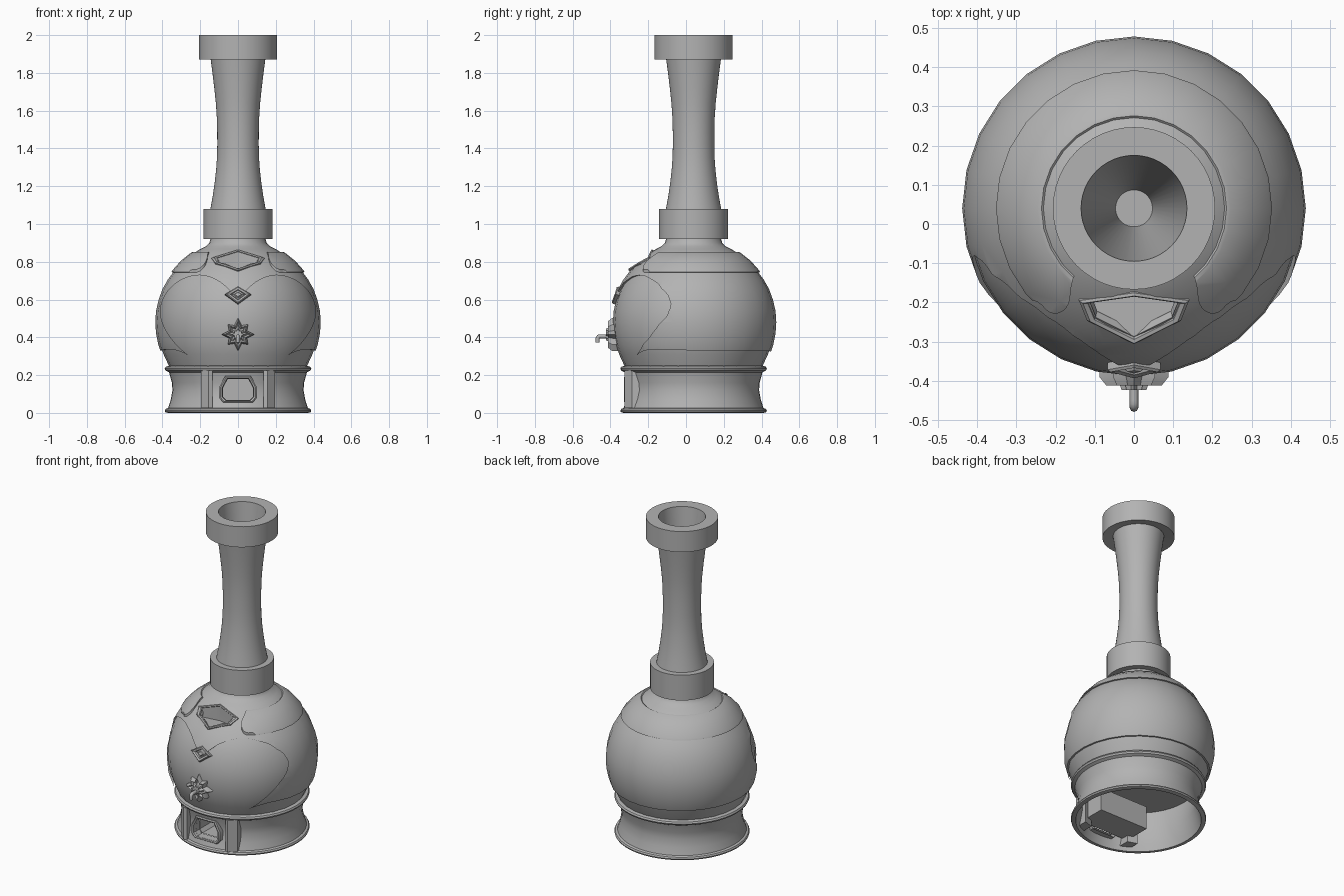
import bpy, bmesh, math
from mathutils import Vector, Matrix

if "Cube" in bpy.data.objects:
    bpy.data.objects.remove(bpy.data.objects["Cube"])

CY = 0.04  # y of the turning axis

clay = bpy.data.materials.new("grey_clay")
clay.use_nodes = True
clay.diffuse_color = (0.45, 0.45, 0.45, 1)
clay.node_tree.nodes["Principled BSDF"].inputs["Base Color"].default_value = (0.45, 0.45, 0.45, 1)


def finish(name, bm):
    bmesh.ops.recalc_face_normals(bm, faces=bm.faces)
    mesh = bpy.data.meshes.new(name)
    bm.to_mesh(mesh)
    bm.free()
    mesh.materials.append(clay)
    ob = bpy.data.objects.new(name, mesh)
    bpy.context.collection.objects.link(ob)
    return ob


def revolve(name, profile, segments=48, closed=False):
    """Turn an (r, z) profile round the vertical axis."""
    bm = bmesh.new()
    vs = [bm.verts.new((r, CY, z)) for r, z in profile]
    pairs = list(zip(vs, vs[1:])) + ([(vs[-1], vs[0])] if closed else [])
    edges = [bm.edges.new(p) for p in pairs]
    bmesh.ops.spin(bm, geom=vs + edges, cent=(0, CY, 0), axis=(0, 0, 1),
                   angle=math.tau, steps=segments)
    bmesh.ops.remove_doubles(bm, verts=bm.verts, dist=1e-5)
    return finish(name, bm)


def prism(name, points, axis, lo, hi):
    """Extrude a flat outline along axis 0, 1 or 2."""
    bm = bmesh.new()

    def place(p, t):
        co = list(p)
        co.insert(axis, t)
        return bm.verts.new(co)
    a = [place(p, lo) for p in points]
    b = [place(p, hi) for p in points]
    bm.faces.new(a)
    bm.faces.new(b)
    for i in range(len(a)):
        j = (i + 1) % len(a)
        bm.faces.new((a[i], a[j], b[j], b[i]))
    return finish(name, bm)


def cut(target, cutter, keep=False):
    cutter.hide_render = True
    mod = target.modifiers.new("cut", 'BOOLEAN')
    mod.operation, mod.solver, mod.object = 'DIFFERENCE', 'EXACT', cutter
    bpy.context.view_layer.objects.active = target
    bpy.ops.object.modifier_apply(modifier=mod.name)
    if not keep:
        bpy.data.objects.remove(cutter)


def plaque(name, points, loops, direction, cap=False):
    """Nested copies of an outline, each (scale, height along direction), skinned together."""
    bm = bmesh.new()
    pts = [Vector(p) for p in points]
    c = sum(pts, Vector()) / len(pts)
    d = Vector(direction).normalized()
    rings = [[bm.verts.new(c + (p - c) * s + d * h) for p in pts] for s, h in loops]
    n = len(pts)
    for a, b in zip(rings, rings[1:]):
        for i in range(n):
            bm.faces.new((a[i], a[(i + 1) % n], b[(i + 1) % n], b[i]))
    if cap:
        bm.faces.new(rings[-1])
    return finish(name, bm)


def smooth_path(points, rounds=2):
    for _ in range(rounds):
        out = [points[0]]
        for (ax, ay), (bx, by) in zip(points, points[1:]):
            out += [(ax * .75 + bx * .25, ay * .75 + by * .25),
                    (ax * .25 + bx * .75, ay * .25 + by * .75)]
        points = out + [points[-1]]
    return points


def mirrored(half):
    """Close an outline whose first and last points may lie on the centre line."""
    return half + [(-p[0], *p[1:]) for p in reversed(half) if abs(p[0]) > 1e-6]


# Round body: core, with a slightly larger shell over it
belly = [(.375, .245), (.405, .31), (.422, .36), (.434, .42), (.438, .48), (.434, .54),
         (.42, .60), (.40, .655), (.372, .705), (.342, .745), (.293, .80), (.235, .845),
         (.20, .867), (.168, .883), (.152, .90), (.146, .92)]
core = revolve("body_core", [(0, .232)] + [(r - .011, z) for r, z in belly[:1]]
               + [(r - .011, z) for r, z in belly] + [(0, .92)], 28)
shell = revolve("body_shell", [(0, .25)] + belly + [(0, .925)], 28)

# Heart-shaped front opening in the shell
heart = [(0, .60)] + smooth_path([(.045, .65), (.10, .70), (.19, .735), (.29, .715), (.37, .655),
                                  (.415, .565), (.405, .475), (.34, .37), (.235, .28)])
cut(shell, prism("heart_cutter", mirrored(heart + [(.22, .1)]), 1, -1, CY))
# Lower edge of the shell, dropping to points at the front
hem = [(-.7, .27), (-.29, .275)] + smooth_path([(-.28, .28), (-.25, .32), (-.18, .34), (0, .33),
                                                (.6, .325)])
cut(shell, prism("hem_cutter", hem + [(.7, .1), (-.7, .1)], 0, -1, 1))

# Shoulder collar, open at the front with rounded ends
collar = revolve("shoulder_collar", [(.30, .735), (.352, .745), (.347, .755), (.303, .805),
                                     (.246, .85), (.236, .852), (.20, .82)], 28, closed=True)
gap = smooth_path([(.14, -.10), (.16, -.15), (.165, -.215), (.21, -.235), (.25, -.19), (.30, -.20)])
cut(collar, prism("gap_cutter", mirrored([(.1, 0)] + gap + [(.4, -.6)]), 2, .6, 1))

# Six-sided window on the shoulder
window = mirrored([(0, -.17, .858), (.14, -.19, .815), (.12, -.24, .788), (0, -.30, .75)])
hole = prism("window_cutter", [(x * .8, (y + .235) * .8 - .235) for x, y, z in window], 2, .762, 1)
cut(shell, hole, keep=True)
cut(core, hole)
plaque("window_frame", window, [(1, -.03), (1, .008), (.93, .014), (.84, .01), (.78, -.02)],
       (0, -.7, .7))

# Small diamond on the brow
diamond = [(0, -.348, .665), (.068, -.36, .625), (0, -.378, .575), (-.068, -.36, .625)]
plaque("brow_diamond", diamond, [(1, -.03), (1, .012), (.88, .018), (.62, .014), (.5, .002),
                                 (.42, .004), (.25, .016)], (0, -.95, .3), cap=True)

# Tap: star-shaped plate, hub and bent spout
star = []
for i in range(16):
    a = i * math.tau / 16
    r = (.088, .052, .076, .052)[i % 4]
    star.append((r * math.sin(a), -.378, .415 + r * math.cos(a)))
plaque("tap_star", star, [(1, -.02), (1, .012), (.8, .034), (.6, .022), (.42, .03), (.36, .045)],
       (0, -1, 0), cap=True)
curve = bpy.data.curves.new("tap_spout", 'CURVE')
curve.dimensions, curve.bevel_depth, curve.bevel_resolution = '3D', .011, 2
curve.use_fill_caps = True
spline = curve.splines.new('POLY')
route = [(-.38, .405)] + smooth_path([(-.44, .405), (-.468, .405), (-.468, .372)])
spline.points.add(len(route) - 1)
for p, (y, z) in zip(spline.points, route):
    p.co = (0, y, z, 1)
curve.materials.append(clay)
bpy.context.collection.objects.link(bpy.data.objects.new("tap_spout", curve))

# Flared hollow base with beaded rims
base = revolve("base", [(.37, 0), (.385, .004), (.388, .012), (.383, .021), (.37, .026),
                        (.356, .07), (.347, .12), (.35, .16), (.365, .215), (.383, .224),
                        (.388, .234), (.383, .244), (.365, .25), (.34, .245), (.33, .12),
                        (.352, .03), (.36, 0)], 48, closed=True)
# Ash box behind the door
ash_box = prism("ash_box", mirrored([(.17, -.09), (.17, -.265)]), 2, .065, .21)
door = mirrored([(.078, .055), (.10, .08), (.10, .135), (.068, .195)])
mid = .116
hole = prism("door_cutter", [(x * .82, (z - mid) * .82 + mid) for x, z in door], 1, -.6, -.12)
cut(base, hole, keep=True)
cut(ash_box, hole)
plaque("door_frame", [(x, -.312, z) for x, z in door],
       [(1, -.04), (1, .01), (.93, .016), (.84, .012), (.8, -.04)], (0, -1, 0))

# Pillars either side of the door
for side, label in ((1, "left"), (-1, "right")):
    section = [(.135, -.22), (.135, -.318), (.155, -.325), (.195, -.285), (.195, -.2)]
    prism("pillar_" + label, [(x * side, y) for x, y in section], 2, .025, .225)

# Neck sleeve and chimney with a tapering flue
revolve("neck_sleeve", [(0, .92), (.183, .92), (.183, 1.08), (0, 1.08)])
waist = smooth_path([(.148, 1.07), (.128, 1.18), (.112, 1.32), (.109, 1.45), (.113, 1.6),
                     (.13, 1.76), (.146, 1.88)], 1)
revolve("chimney", waist + [(.207, 1.87), (.207, 2), (.135, 2), (.047, 1.1), (0, 1.1)])

# Smooth shading with sharp edges kept
for ob in bpy.context.scene.objects:
    ob.select_set(ob.type == 'MESH')
bpy.context.view_layer.objects.active = core
bpy.ops.object.shade_smooth_by_angle(angle=math.radians(32))
